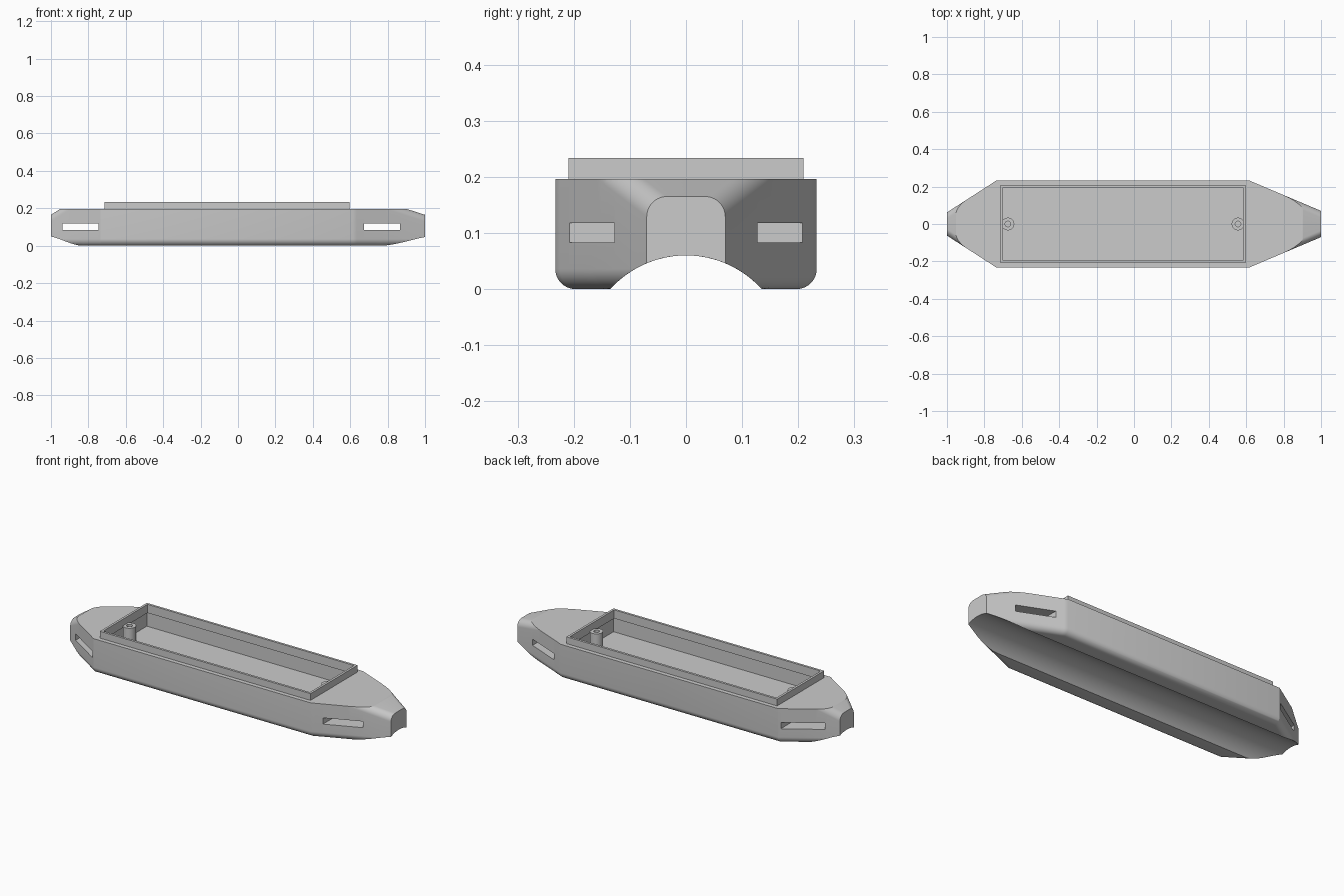
import bpy, bmesh, math
from mathutils import Vector

if "Cube" in bpy.data.objects:
    bpy.data.objects.remove(bpy.data.objects["Cube"], do_unlink=True)

grey = bpy.data.materials.new("plain grey")
grey.use_nodes = True
colour = (0.6, 0.6, 0.6, 1)
grey.diffuse_color = colour
grey.node_tree.nodes["Principled BSDF"].inputs["Base Color"].default_value = colour

DECK = 0.196
FLOOR = 0.103
POST_TOP = 0.197
ROUND = 0.036        # radius of the hull's long edges
ARCH_RADIUS = 0.182  # underside channel
ARCH_TOP = 0.06


def make_object(name, bm):
    bmesh.ops.recalc_face_normals(bm, faces=bm.faces)
    mesh = bpy.data.meshes.new(name)
    bm.to_mesh(mesh)
    bm.free()
    mesh.materials.append(grey)
    obj = bpy.data.objects.new(name, mesh)
    bpy.context.collection.objects.link(obj)
    return obj


def box(name, low, high):
    bm = bmesh.new()
    bmesh.ops.create_cube(bm, size=1)
    low, high = Vector(low), Vector(high)
    for v in bm.verts:
        v.co = (low + high) / 2 + v.co * (high - low)
    return make_object(name, bm)


def cylinder(name, radius, low, high, x):
    bm = bmesh.new()
    bmesh.ops.create_cone(bm, cap_ends=True, segments=48, radius1=radius,
                          radius2=radius, depth=high - low)
    bmesh.ops.translate(bm, verts=bm.verts, vec=(x, 0, (low + high) / 2))
    return make_object(name, bm)


def cut(target, cutter, operation="DIFFERENCE"):
    """Apply a boolean and discard the helper."""
    mod = target.modifiers.new("cut", "BOOLEAN")
    mod.operation, mod.object, mod.solver = operation, cutter, "EXACT"
    bpy.context.view_layer.objects.active = target
    bpy.ops.object.modifier_apply(modifier=mod.name)
    bpy.data.objects.remove(cutter, do_unlink=True)


def shade(obj, degrees):
    bpy.ops.object.select_all(action="DESELECT")
    obj.select_set(True)
    bpy.context.view_layer.objects.active = obj
    bpy.ops.object.shade_smooth_by_angle(angle=math.radians(degrees))


def arch(y):
    """Height of the underside channel."""
    return ARCH_TOP - ARCH_RADIUS + math.sqrt(ARCH_RADIUS ** 2 - y * y)


def section(half_width, top, steps=10):
    """Closed y-z outline: channel, rounded lower edge, wall, rounded upper edge."""
    inner = half_width - ROUND
    # Where the channel meets the lower edge
    foot = math.sqrt(ARCH_RADIUS ** 2 - (ARCH_RADIUS - ARCH_TOP) ** 2)
    meet, start = foot, -math.pi / 2
    if inner < foot:
        lo, hi = max(inner, 0), half_width
        for _ in range(40):
            meet = (lo + hi) / 2
            edge = ROUND - math.sqrt(max(0, ROUND ** 2 - (meet - inner) ** 2))
            lo, hi = (meet, hi) if edge < arch(meet) else (lo, meet)
        start = -math.acos(min(1, (meet - inner) / ROUND))
    low_z = max(0, arch(half_width)) if half_width < foot else 0
    half = [(meet * k / 16, arch(meet * k / 16)) for k in range(17)]
    for k in range(steps + 1):
        a = start * (1 - k / steps)
        half.append((inner + ROUND * math.cos(a),
                     max(low_z, ROUND + ROUND * math.sin(a))))
    for k in range(steps + 1):
        a = math.pi / 2 * k / steps
        half.append((inner + ROUND * math.cos(a), top - ROUND + ROUND * math.sin(a)))
    return half + [(-y, z) for y, z in reversed(half[1:])]


def taper(end, shoulder, count=20):
    """Stations (x, half width, top) from an end to its shoulder."""
    return [[a + (b - a) * k / count for a, b in zip(end, shoulder)]
            for k in range(count + 1)]


# Hull: lofted tapered ends, trimmed flat at deck height
stations = taper((-1, 0.062, 0.165), (-0.735, 0.233, 0.335))
stations += reversed(taper((1, 0.07, 0.165), (0.615, 0.233, 0.288)))
bm = bmesh.new()
rings = [[bm.verts.new((x, y, z)) for y, z in section(w, top)] for x, w, top in stations]
for a, b in zip(rings, rings[1:]):
    for i in range(len(a)):
        j = (i + 1) % len(a)
        bm.faces.new((a[i], a[j], b[j], b[i]))
bm.faces.new(rings[0])
bm.faces.new(rings[-1])
bmesh.ops.remove_doubles(bm, verts=bm.verts, dist=0.00002)
geom = bm.verts[:] + bm.edges[:] + bm.faces[:]
trim = bmesh.ops.bisect_plane(bm, geom=geom, plane_co=(0, 0, DECK),
                              plane_no=(0, 0, 1), clear_outer=True)
rim_edges = [e for e in trim["geom_cut"] if isinstance(e, bmesh.types.BMEdge)]
bmesh.ops.contextual_create(bm, geom=rim_edges)
hull = make_object("hull", bm)

# Cross slots through both ends
for x0, x1 in ((-0.937, -0.747), (0.674, 0.865)):
    cut(hull, box("slot_cutter", (x0, -0.5, 0.083), (x1, 0.5, 0.118)))

# Raised rim, its opening, and the slightly wider tray below it
cut(hull, box("rim", (-0.713, -0.209, 0.15), (0.597, 0.209, 0.234)), "UNION")
cut(hull, box("opening_cutter", (-0.7, -0.196, 0.15), (0.584, 0.196, 0.4)))
cut(hull, box("tray_cutter", (-0.713, -0.209, FLOOR), (0.597, 0.209, 0.186)))
shade(hull, 25)

# Screw posts with blind holes
for name, x in (("right_post", -0.674), ("left_post", 0.556)):
    post = cylinder(name, 0.034, FLOOR - 0.004, POST_TOP, x)
    cut(post, cylinder("hole_cutter", 0.015, FLOOR + 0.015, POST_TOP + 0.1, x))
    shade(post, 30)
